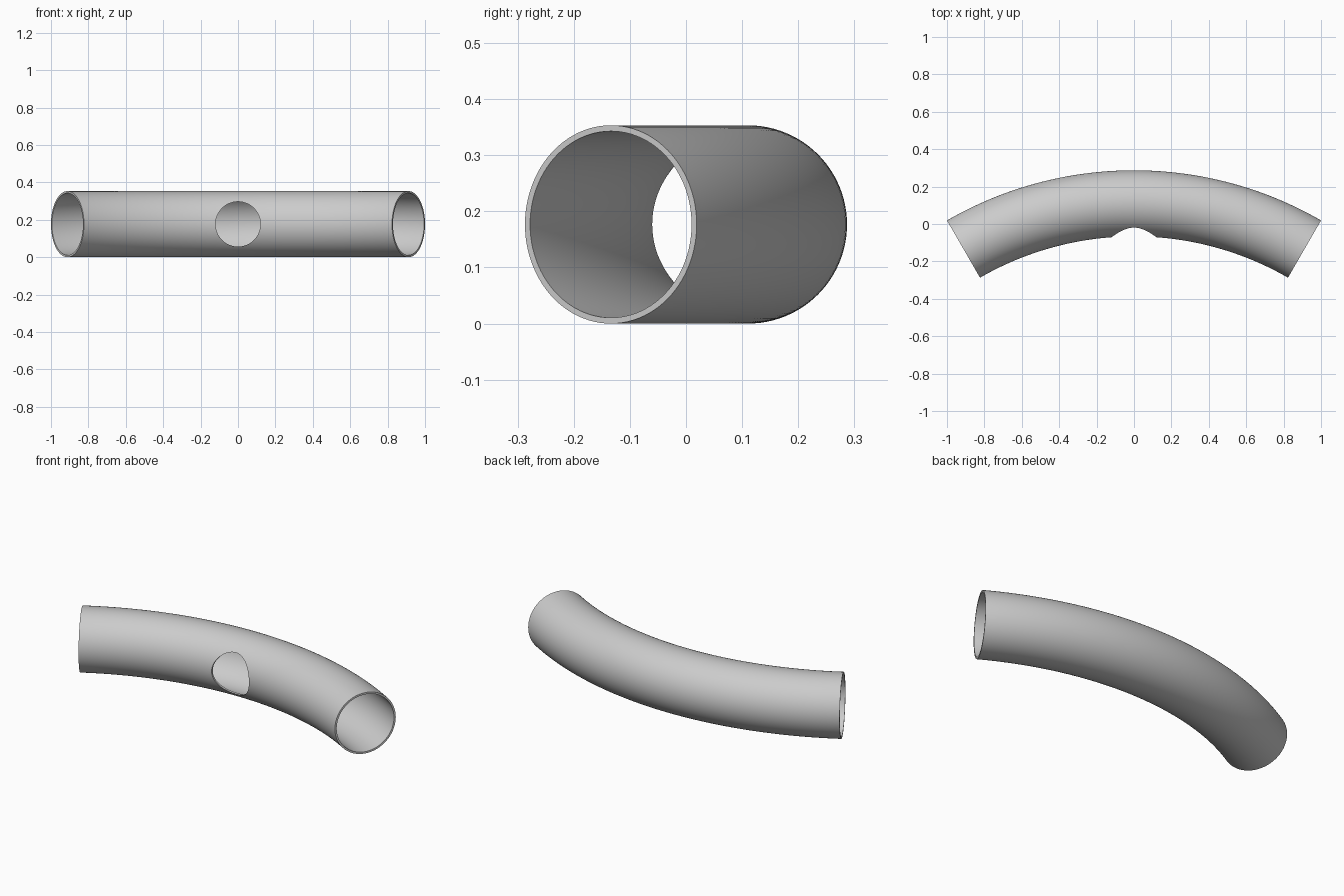
import bpy, bmesh, math

if "Cube" in bpy.data.objects:
    bpy.data.objects.remove(bpy.data.objects["Cube"])

TUBE_R, WALL = 0.1767, 0.0105        # tube radius and wall thickness
BEND_R = 2.0 - TUBE_R                # centreline bend radius
HALF = math.radians(30)              # bend to either side
CY = 0.287 - 2.0                     # bend centre
SIDES, STEPS = 96, 72

grey = bpy.data.materials.new("plain_grey")
grey.diffuse_color = (0.6, 0.6, 0.6, 1)
grey.use_nodes = True
grey.node_tree.nodes["Principled BSDF"].inputs["Base Color"].default_value = grey.diffuse_color


def ring(bm, radius, bend):
    """One circular section of the tube at the given bend angle."""
    verts = []
    for i in range(SIDES):
        t = 2 * math.pi * i / SIDES
        r = BEND_R + radius * math.cos(t)
        verts.append(bm.verts.new((r * math.sin(bend), CY + r * math.cos(bend),
                                   TUBE_R + radius * math.sin(t))))
    return verts


def bridge(bm, a, b):
    for i in range(SIDES):
        j = (i + 1) % SIDES
        bm.faces.new((a[i], a[j], b[j], b[i]))


# Bent hollow tube: outer skin, inner skin and rims at both ends
bm = bmesh.new()
bends = [-HALF + 2 * HALF * k / STEPS for k in range(STEPS + 1)]
outer = [ring(bm, TUBE_R, a) for a in bends]
inner = [ring(bm, TUBE_R - WALL, a) for a in bends]
for skin in (outer, inner):
    for a, b in zip(skin, skin[1:]):
        bridge(bm, a, b)
for k in (0, -1):
    bridge(bm, outer[k], inner[k])
bmesh.ops.recalc_face_normals(bm, faces=bm.faces)
mesh = bpy.data.meshes.new("bent_tube")
bm.to_mesh(mesh)
bm.free()
mesh.materials.append(grey)
tube = bpy.data.objects.new("bent_tube", mesh)
bpy.context.collection.objects.link(tube)

# Round side opening through the front wall only
bpy.ops.mesh.primitive_cylinder_add(vertices=96, radius=0.12, depth=0.4,
                                    location=(0, -0.12, TUBE_R),
                                    rotation=(math.pi / 2, 0, 0))
cutter = bpy.context.object
cutter.name = "hole_cutter"
cutter.data.materials.append(grey)
cutter.hide_render = True

cut = tube.modifiers.new("side_hole", 'BOOLEAN')
cut.operation = 'DIFFERENCE'
cut.solver = 'EXACT'
cut.object = cutter
bpy.ops.object.select_all(action='DESELECT')
tube.select_set(True)
bpy.context.view_layer.objects.active = tube
bpy.ops.object.modifier_apply(modifier=cut.name)
bpy.data.objects.remove(cutter)

# Smooth skins with crisp rims
bpy.ops.object.shade_smooth_by_angle(angle=math.radians(30))
